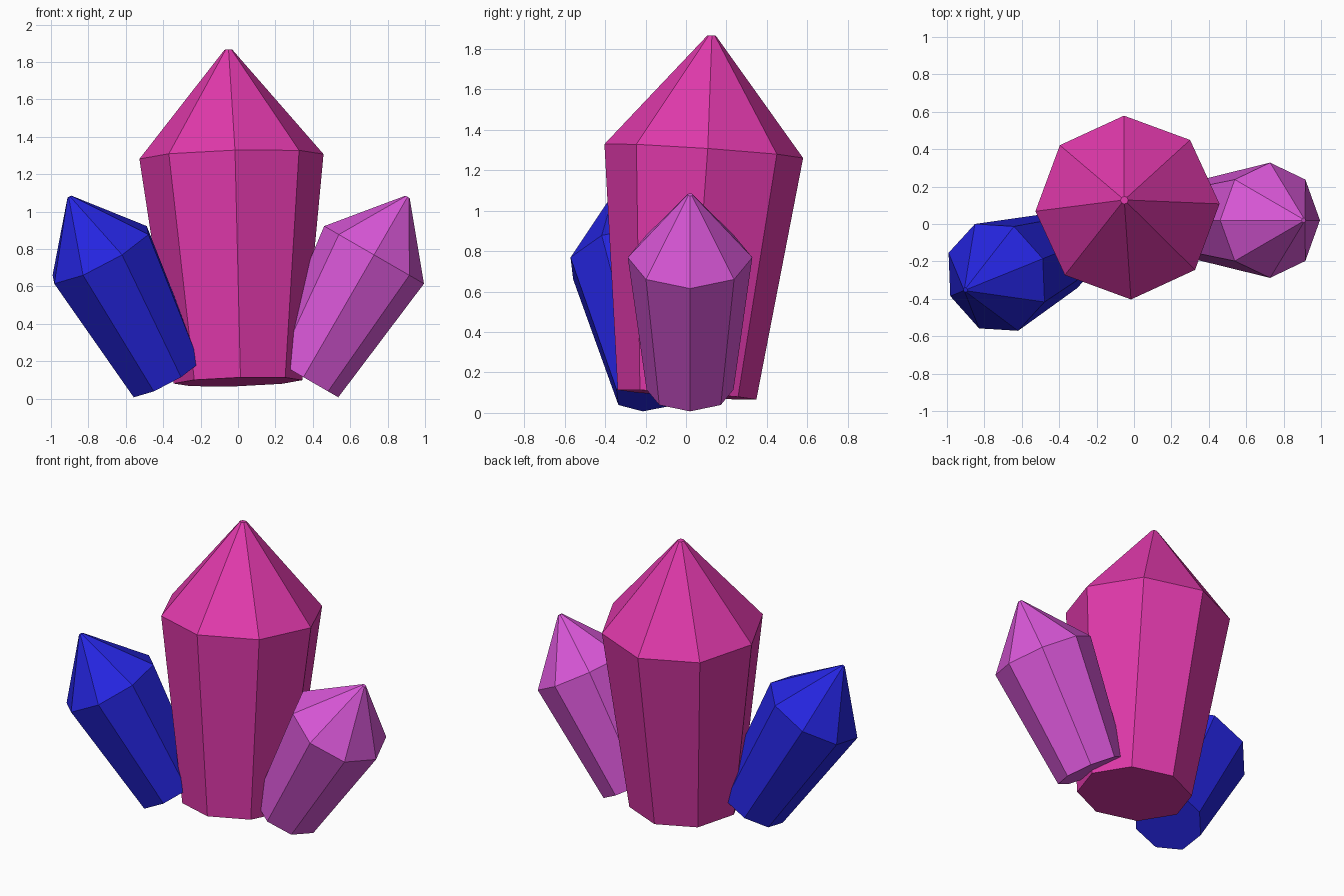
import bpy
import bmesh
from math import cos, sin, pi, radians

cube = bpy.data.objects.get("Cube")
if cube:
    bpy.data.objects.remove(cube, do_unlink=True)

SIDES = 8
# Crystal profile as (radius, height): base, shoulder, blunt tip
PROFILE = [(0.215, 0.0), (0.308, 0.755), (0.013, 1.113)]


def make_material(name, color):
    mat = bpy.data.materials.new(name)
    mat.use_nodes = True
    mat.diffuse_color = (*color, 1)
    mat.node_tree.nodes["Principled BSDF"].inputs["Base Color"].default_value = (*color, 1)
    return mat


def make_crystal(name, mat, base, tilt, size):
    """Faceted crystal lofted along its axis, then leaned about its base centre."""
    bm = bmesh.new()
    rings = []
    for radius, height in PROFILE:
        angles = [2 * pi * i / SIDES for i in range(SIDES)]
        rings.append([bm.verts.new((radius * cos(a), radius * sin(a), height)) for a in angles])
    for low, high in zip(rings, rings[1:]):
        for i in range(SIDES):
            j = (i + 1) % SIDES
            bm.faces.new((low[i], low[j], high[j], high[i]))
    bm.faces.new(rings[0][::-1])
    bm.faces.new(rings[-1])
    mesh = bpy.data.meshes.new(name)
    bm.to_mesh(mesh)
    bm.free()
    mesh.materials.append(mat)
    obj = bpy.data.objects.new(name, mesh)
    obj.location = base
    obj.rotation_euler = [radians(a) for a in tilt]
    obj.scale = (size, size, size)
    bpy.context.collection.objects.link(obj)
    return obj


magenta = make_material("magenta", (0.75, 0.041, 0.41))
violet = make_material("violet", (0.69, 0.095, 0.68))
blue = make_material("blue", (0.018, 0.018, 0.74))

# Tall centre crystal and two smaller ones leaning outward
make_crystal("center_crystal", magenta, (0, 0.005, 0.09), (-4, -1.5, 2.3), 1.6)
make_crystal("left_crystal", violet, (0.35, 0.02, 0.115), (0, 30, 0), 1)
make_crystal("right_crystal", blue, (-0.385, -0.144, 0.115), (0, 30, 202), 1)
